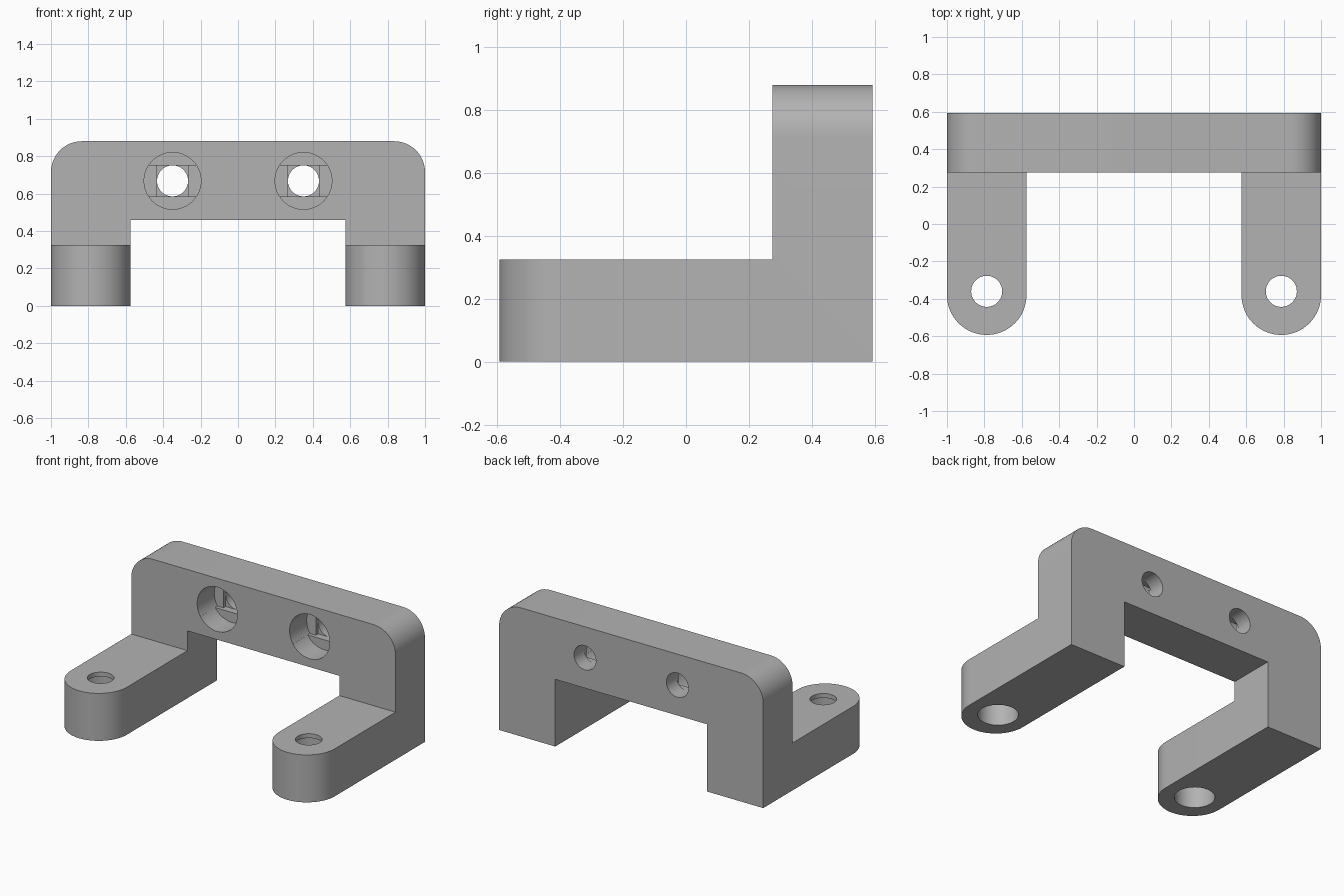
import bpy, bmesh, math
from mathutils import Matrix, Vector

cube = bpy.data.objects.get("Cube")
if cube:
    bpy.data.objects.remove(cube, do_unlink=True)

# Main dimensions
HALF_X, HALF_Y, HEIGHT = 1.0, 0.593, 0.88
PLATE_FRONT = 0.275
INNER_X = 0.575
LEG_TOP = 0.325
BRIDGE_Z = 0.46
CORNER_R = 0.165
LEG_R = (HALF_X - INNER_X) / 2
LEG_X = HALF_X - LEG_R
BORE_R = 0.083

grey = bpy.data.materials.new("plain grey")
grey.use_nodes = True
colour = (0.45, 0.45, 0.45, 1)
grey.diffuse_color = colour
grey.node_tree.nodes["Principled BSDF"].inputs["Base Color"].default_value = colour


def arc(cx, cy, r, start, end, steps=16):
    angles = [math.radians(start + (end - start) * i / steps) for i in range(steps + 1)]
    return [(cx + r * math.cos(a), cy + r * math.sin(a)) for a in angles]


def circle(cx, cy, r):
    return arc(cx, cy, r, 0, 360, 48)[:-1]


def prism(name, outline, low, high, axis="Z"):
    """Extrude a flat outline along z, or an x-z outline along y."""
    bm = bmesh.new()
    if axis == "Z":
        verts = [bm.verts.new((u, v, low)) for u, v in outline]
        step = Vector((0, 0, high - low))
    else:
        verts = [bm.verts.new((u, low, v)) for u, v in outline]
        step = Vector((0, high - low, 0))
    face = bm.faces.new(verts)
    grown = bmesh.ops.extrude_face_region(bm, geom=[face], use_keep_orig=True)
    moved = [g for g in grown["geom"] if isinstance(g, bmesh.types.BMVert)]
    bmesh.ops.translate(bm, verts=moved, vec=step)
    bmesh.ops.recalc_face_normals(bm, faces=bm.faces)
    mesh = bpy.data.meshes.new(name)
    bm.to_mesh(mesh)
    bm.free()
    mesh.materials.append(grey)
    obj = bpy.data.objects.new(name, mesh)
    bpy.context.collection.objects.link(obj)
    return obj


def combine(target, tool, operation):
    """Apply a boolean and discard the tool object."""
    mod = target.modifiers.new("combine", "BOOLEAN")
    mod.object, mod.operation, mod.solver = tool, operation, "EXACT"
    bpy.ops.object.select_all(action="DESELECT")
    bpy.context.view_layer.objects.active = target
    target.select_set(True)
    bpy.ops.object.modifier_apply(modifier=mod.name)
    bpy.data.objects.remove(tool, do_unlink=True)


# Upright plate with rounded top corners and an arch between its feet
cx, cz = HALF_X - CORNER_R, HEIGHT - CORNER_R
outline = [(-HALF_X, 0), (-INNER_X, 0), (-INNER_X, BRIDGE_Z),
           (INNER_X, BRIDGE_Z), (INNER_X, 0), (HALF_X, 0)]
outline += arc(cx, cz, CORNER_R, 0, 90) + arc(-cx, cz, CORNER_R, 90, 180)
bracket = prism("mounting_bracket", outline, PLATE_FRONT, HALF_Y, "Y")

# Legs with round ends, each with a wide bore below a thin lip
for side in (-1, 1):
    x = side * LEG_X
    end_y = -HALF_Y + LEG_R
    foot = [(x + LEG_R, PLATE_FRONT), (x - LEG_R, PLATE_FRONT)]
    foot += arc(x, end_y, LEG_R, 180, 360, 32)
    combine(bracket, prism("leg", foot, 0, LEG_TOP), "UNION")
    hole_y = -0.36
    combine(bracket, prism("leg_bore", circle(x, hole_y, 0.125), -0.1, LEG_TOP - 0.03), "DIFFERENCE")
    combine(bracket, prism("leg_hole", circle(x, hole_y, BORE_R), 0.1, LEG_TOP + 0.1), "DIFFERENCE")

# Screw holes in the plate: round recess, slot step, square step, through hole
RECESS_R, RECESS_Y, STEP = 0.152, PLATE_FRONT + 0.16, 0.025
for side in (-1, 1):
    x, z = side * 0.35, 0.668
    half = math.degrees(math.asin(BORE_R / RECESS_R))
    slot = arc(x, z, RECESS_R, -half, half) + arc(x, z, RECESS_R, 180 - half, 180 + half)
    square = [(x + a * BORE_R, z + b * BORE_R) for a, b in ((-1, -1), (1, -1), (1, 1), (-1, 1))]
    cuts = ((circle(x, z, RECESS_R), RECESS_Y), (slot, RECESS_Y + STEP),
            (square, RECESS_Y + 2 * STEP), (circle(x, z, BORE_R), HALF_Y + 0.1))
    for shape, depth in cuts:
        combine(bracket, prism("screw_cut", shape, PLATE_FRONT - 0.1, depth, "Y"), "DIFFERENCE")

# Smooth the rounded surfaces, keep the machined edges crisp
bpy.ops.object.select_all(action="DESELECT")
bpy.context.view_layer.objects.active = bracket
bracket.select_set(True)
bpy.ops.object.shade_smooth_by_angle(angle=math.radians(30))
